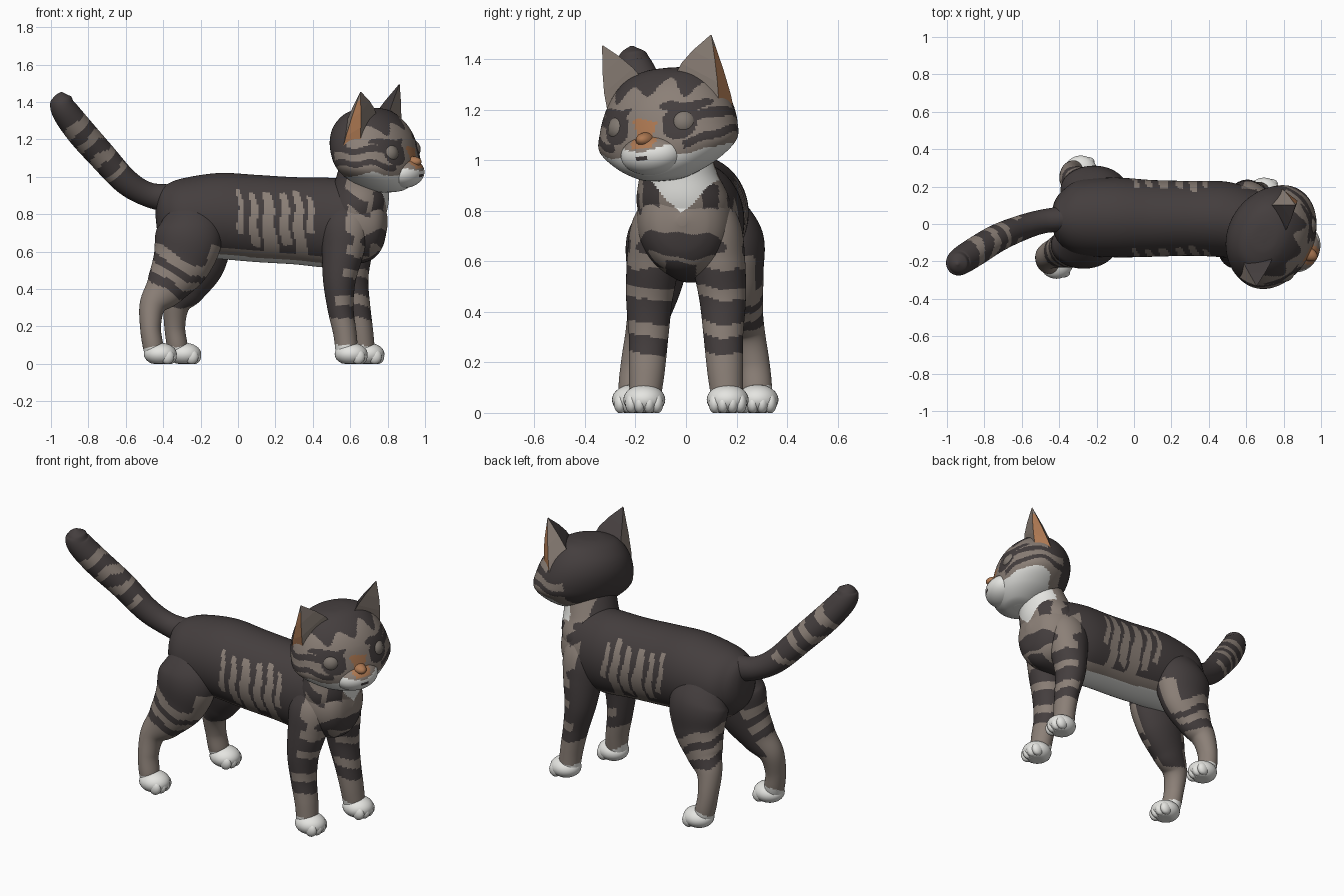
import bpy, bmesh, math
from mathutils import Vector, Matrix
from math import sin, cos, pi

if "Cube" in bpy.data.objects:
    bpy.data.objects.remove(bpy.data.objects["Cube"])

def mat(name, r, g, b):
    m = bpy.data.materials.new(name)
    m.diffuse_color = (r, g, b, 1)
    m.use_nodes = True
    m.node_tree.nodes["Principled BSDF"].inputs["Base Color"].default_value = m.diffuse_color
    return m

MATS = [mat("dark_fur", .058, .048, .048), mat("grey_fur", .26, .215, .185), mat("white_fur", .78, .78, .75),
        mat("orange_skin", .42, .19, .085), mat("eye_grey", .22, .19, .165)]
DARK, GREY, WHITE, ORANGE, EYE = range(5)

def finish(name, bm, paint, M=None, smooth=True):
    """Turn a bmesh into a painted object; paint(centre, normal) gives the colour."""
    bmesh.ops.recalc_face_normals(bm, faces=bm.faces)
    bm.normal_update()
    for f in bm.faces:
        f.smooth = smooth
        if paint:
            f.material_index = paint(f.calc_center_median(), f.normal)
    me = bpy.data.meshes.new(name)
    bm.to_mesh(me)
    bm.free()
    for m in MATS:
        me.materials.append(m)
    if M:
        me.transform(M)
    ob = bpy.data.objects.new(name, me)
    bpy.context.collection.objects.link(ob)
    return ob

def spline(pts, steps):
    """Catmull-Rom through tuples."""
    out = []
    n = len(pts)
    for i in range(n - 1):
        a, b, c, d = pts[max(i-1, 0)], pts[i], pts[i+1], pts[min(i+2, n-1)]
        for k in range(steps + (i == n - 2)):
            t = k / steps
            out.append([.5*(2*q + (r-p)*t + (2*p-5*q+4*r-s)*t*t + (3*q-p-3*r+s)*t**3)
                        for p, q, r, s in zip(a, b, c, d)])
    return out

def loft(name, stations, paint, seg=72, steps=12, axis=None, M=None):
    """Skin ellipses (x, y, z, sideways radius, other radius) along a path."""
    st = spline(stations, steps)
    bm = bmesh.new()
    rings = []
    for i, s in enumerate(st):
        c = Vector(s[:3])
        T = Vector(axis) if axis else Vector(st[min(i+1, len(st)-1)][:3]) - Vector(st[max(i-1, 0)][:3])
        T.normalize()
        V = Vector((0, 1, 0))
        V = (V - T * V.dot(T)).normalized()
        U = T.cross(V)
        rv, ru = max(s[3], .004), max(s[4], .004)
        rings.append([bm.verts.new(c + V*rv*cos(2*pi*k/seg) + U*ru*sin(2*pi*k/seg)) for k in range(seg)])
    for a, b in zip(rings, rings[1:]):
        for k in range(seg):
            bm.faces.new((a[k], a[(k+1) % seg], b[(k+1) % seg], b[k]))
    bm.faces.new(rings[0])
    bm.faces.new(rings[-1])
    return finish(name, bm, paint, M)

def ball(name, c, r, paint, M=None, ground=False, seg=32):
    bm = bmesh.new()
    bmesh.ops.create_uvsphere(bm, u_segments=seg, v_segments=seg//2, radius=1)
    for v in bm.verts:
        v.co = Vector(c) + v.co * Vector(r)
        if ground:
            v.co.z = max(v.co.z, 0)
    return finish(name, bm, paint, M)

def wobble(p):
    return Vector((p.x + .007*sin(30*p.z + 9*p.y), p.y, p.z + .012*sin(26*p.x + 17*p.y) + .005*sin(50*p.y)))

# ---- coat rules
STRIPES = [(.015, .017, .68), (.085, .022, .63), (.165, .034, .58), (.25, .025, .62), (.325, .027, .58), (.39, .018, .7)]

def chest(p, n):
    y = abs(p.y + .02)
    if n.z > .45 and p.x < .66 and p.z > .9:
        return DARK
    if p.z > .8 + .9*y and n.x > .25:
        return WHITE
    if (y/.18)**2 + ((p.z-.67)/.052)**2 < 1 or (abs(p.z-.86) < .05 and .085 < y < .15 and n.x > .1):
        return DARK
    if n.x < .35 and (p.x < .58 or sin(28*p.z + 14*p.x) > .45):
        return DARK
    if p.z < .6 and y < .06:
        return DARK
    return GREY

def coat(p, n):
    p = wobble(p)
    if p.x > .53 and p.z > .5:
        return chest(p, n)
    if n.z < -.7 and p.x > -.36:
        return WHITE if n.z < -.87 and p.x < .45 else GREY
    for i, (c, w, lo) in enumerate(STRIPES):
        t = (p.z - .7) / .22
        if abs(p.x - c - .06*(.78 - p.z)) < w*(1.1 - .45*max(0, t)) and lo < p.z < .925 - .02*(i % 2):
            return GREY
    return DARK

def front_fur(p, n):
    p = wobble(p)
    if p.z < .095:
        return WHITE
    if p.z > .63:
        return chest(p, n) if p.x > .56 else DARK
    if p.z < .24 or (n.x > -.35 and abs(p.z-.335) < .026):
        return GREY
    if n.x > .15 and (abs(p.z-.48) < .022 or abs(p.z-.605) < .028):
        return GREY
    return DARK

def rear_fur(p, n):
    inner = n.y * (p.y - .03) < -.01 and n.x > -.4
    p = wobble(p)
    w = p.z + .5*(p.x + .42)
    if p.z < .095:
        return WHITE
    if p.z > .63:
        return DARK
    if inner and p.z > .31:
        return DARK
    if p.z < .3 or w < .41 or abs(w-.6) < .032 or abs(w-.495) < .026 or (n.x > .55 and p.z > .45):
        return GREY
    return DARK

# ---- body and neck
loft("body", [(-.44, .03, .80, .02, .02), (-.425, .03, .80, .09, .12), (-.38, .03, .79, .15, .17),
              (-.29, .035, .78, .2, .213), (-.1, .035, .79, .213, .23), (.1, .03, .777, .205, .233),
              (.3, .03, .765, .2, .233), (.48, .025, .755, .203, .24), (.62, .0, .755, .195, .225),
              (.72, -.01, .75, .165, .19), (.775, -.015, .755, .11, .125), (.8, -.015, .76, .02, .02)],
     coat, seg=190, steps=20, axis=(1, 0, 0))
loft("neck", [(.6, 0, .68, .16, .15), (.635, -.01, .83, .185, .165), (.66, -.03, .95, .155, .15),
              (.69, -.06, 1.08, .14, .14)], coat, seg=110, steps=20, axis=(0, 0, 1))

# ---- tail with rings
def tail_fur(p, n):
    d = (p.z - .9) * .75 - (p.x + .45) * .65 + .012*sin(30*p.y + 20*p.x)
    for c, w in ((.22, .018), (.33, .022), (.435, .025), (.545, .024)):
        if abs(d - c) < w and (c > .3 or n.z < .5):
            return GREY
    return DARK

loft("tail", [(-.34, .03, .88, .07, .08), (-.48, .015, .905, .064, .066), (-.6, -.02, .975, .068, .07),
              (-.73, -.075, 1.115, .074, .076), (-.845, -.145, 1.245, .077, .078), (-.93, -.2, 1.36, .073, .07),
              (-.942, -.212, 1.42, .054, .052), (-.944, -.215, 1.452, .006, .006)], tail_fur, steps=14)

# ---- legs and paws; far legs stand a little further forward
FRONT = [(.57, .09, .88, .05, .08), (.575, .115, .74, .1, .125), (.56, .13, .6, .104, .112), (.542, .145, .45, .092, .088),
         (.548, .148, .3, .078, .07), (.572, .155, .16, .07, .062), (.585, .165, .03, .06, .06)]
REAR = [(-.26, .1, .85, .06, .1), (-.26, .135, .7, .125, .175), (-.3, .15, .55, .115, .16), (-.385, .175, .41, .088, .112),
        (-.455, .2, .315, .07, .072), (-.468, .225, .2, .062, .056), (-.455, .235, .1, .062, .055),
        (-.44, .24, .03, .05, .05)]

def leg(name, stations, s, mid, dx, paw_x, fur):
    side = "right" if s < 0 else "left"
    pts = [(x + dx*min(1, max(0, (.9 - z)/.6)), mid + s*y, z, rv, ru) for x, y, z, rv, ru in stations]
    loft(f"{name}_leg_{side}", pts, fur, steps=14)
    px, py = paw_x + dx, pts[-1][1]
    white = lambda p, n: WHITE
    ball(f"{name}_paw_{side}", (px, py, .052), (.088, .083, .06), white, ground=True)
    for k, o in enumerate((-.05, -.018, .018, .05)):
        ball(f"{name}_toe_{side}_{k+1}", (px + .052 - 6*o*o, py + o, .038), (.037, .026, .04), white, ground=True, seg=20)

for s in (-1, 1):
    leg("front", FRONT, s, 0, .09 if s > 0 else 0, .605, front_fur)
    leg("rear", REAR, s, .043 if s > 0 else .03, .13 if s > 0 else 0, -.415, rear_fur)

# ---- head, built facing +x then turned and tilted
HEAD = Matrix.Translation((.745, -.075, 1.13)) @ Matrix.Rotation(math.radians(-25.8), 4, 'Z') \
    @ Matrix.Rotation(math.radians(5), 4, 'X')

def face_fur(p, n):
    q = wobble(p)
    y, z, x = abs(p.y), q.z, q.x
    if x > .1 and y < .03 + .35*max(0, z + .05) and -.1 < z < .02:
        return ORANGE
    if z < -.11 + .1*max(0, y-.1) and x > -.08:
        return WHITE
    e = math.hypot(y - .136, p.z - .004)
    if x > .05 and e < .064:
        return DARK
    if x < -.15 or (x < -.06 and z > .03):
        return DARK
    if y > .15 and (abs(z + .055 - .25*(y-.2)) < .016 or abs(z - .035) < .018):
        return DARK
    if x > 0 and ((y-.15)/.09)**2 + ((z-.07)/.02)**2 < 1:
        return DARK
    if z > .145 - .035*cos(42*p.y):
        return DARK
    return GREY

RINGS = [(-.212, .02, .09, .03), (-.2, -.03, .15, .1), (-.15, -.13, .2, .2), (-.075, -.2, .212, .284),
         (0, -.235, .205, .284), (.08, -.245, .185, .26), (.15, -.225, .145, .22), (.205, -.175, .085, .165),
         (.23, -.12, .03, .09), (.236, -.06, -.03, .02)]
loft("head", [((b+f)/2, 0, z, w, (f-b)/2) for z, b, f, w in RINGS], face_fur, seg=160, steps=13,
     axis=(0, 0, 1), M=HEAD)

def muzzle_fur(p, n):
    y = abs(p.y)
    if p.z > -.085 and y < .04 + .5*(p.z + .085):
        return ORANGE
    if y < .03 and -.135 < p.z < -.118:
        return DARK
    return WHITE if p.z < -.09 + .25*(y-.05) else GREY

ball("muzzle", (.155, 0, -.108), (.103, .128, .082), muzzle_fur, HEAD, seg=64)
ball("nose", (.2, 0, -.05), (.058, .036, .03), lambda p, n: ORANGE, HEAD)

for s in (-1, 1):
    side = "right" if s < 0 else "left"
    ball(f"eye_{side}", (.126, s*.136, .004), (.06, .057, .057), lambda p, n: EYE, HEAD)
    # ear: bulging four-sided cone, orange on the outer front
    base = [Vector((x, s*y, z)) for x, y, z in ((.04, .065, .19), (.02, .245, .08), (-.085, .262, .02), (-.12, .15, .13))]
    tip = Vector((.03, s*.24, .345))
    mid = sum(base, Vector()) / 4
    bm = bmesh.new()
    levels = []
    for t, k in ((0, 1), (.3, .8), (.6, .5), (.85, .2), (1, .02)):
        levels.append([bm.verts.new(mid.lerp(tip, t) + (b - mid) * k) for b in base])
    for i, (a, b) in enumerate(zip(levels, levels[1:])):
        for k in range(4):
            f = bm.faces.new((a[k], a[(k+1) % 4], b[(k+1) % 4], b[k]))
            f.material_index = (GREY, ORANGE if i < 3 else GREY, GREY, DARK)[k]
    bm.faces.new(levels[0])
    bm.faces.new(levels[-1])
    finish(f"ear_{side}", bm, None, HEAD, smooth=False)
